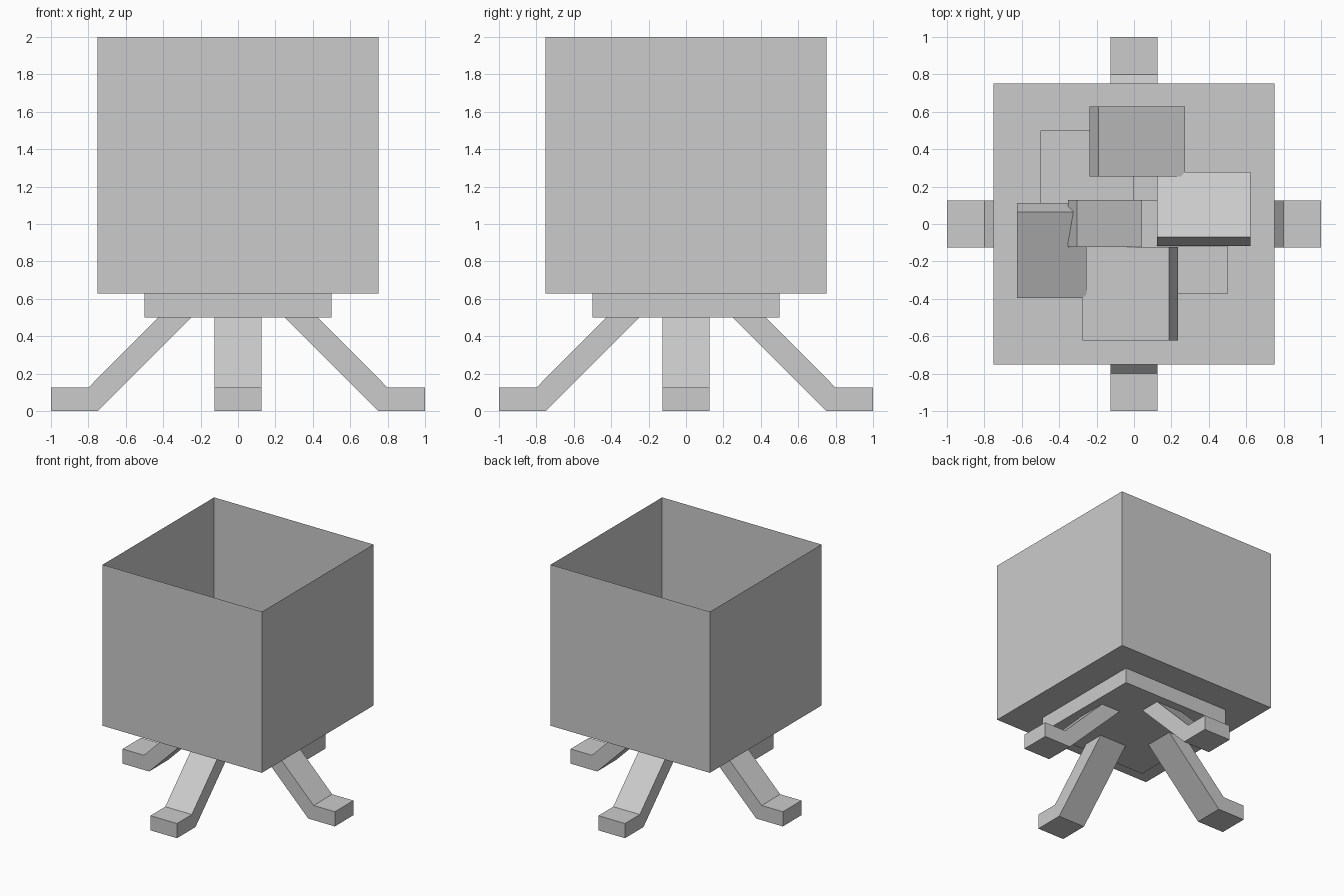
import bpy, bmesh
from math import radians
from mathutils import Matrix

if "Cube" in bpy.data.objects:
    bpy.data.objects.remove(bpy.data.objects["Cube"], do_unlink=True)

grey = bpy.data.materials.new("plain_grey")
grey.use_nodes = True
colour = (0.6, 0.6, 0.6, 1)
grey.diffuse_color = colour
grey.node_tree.nodes["Principled BSDF"].inputs["Base Color"].default_value = colour


def finish(name, bm):
    bmesh.ops.recalc_face_normals(bm, faces=bm.faces)
    mesh = bpy.data.meshes.new(name)
    bm.to_mesh(mesh)
    bm.free()
    mesh.materials.append(grey)
    obj = bpy.data.objects.new(name, mesh)
    bpy.context.collection.objects.link(obj)
    return obj


def block(name, centre, size, tilt=0, axis='X', open_top=False):
    bm = bmesh.new()
    bmesh.ops.create_cube(bm, size=1, matrix=Matrix.Diagonal((*size, 1)))
    if open_top:
        top = max(bm.faces, key=lambda f: f.calc_center_median().z)
        bmesh.ops.delete(bm, geom=[top], context='FACES_ONLY')
    bm.transform(Matrix.Translation(centre) @ Matrix.Rotation(radians(tilt), 4, axis))
    return finish(name, bm)


# Thin-walled open box and the plate below it
block("open_box", (0, 0, 1.314), (1.5, 1.5, 1.372), open_top=True)
block("base_plate", (0, 0, 0.564), (1, 1, 0.128))

# Bent legs with flat feet, one per side
profile = [(0.25, 0.5), (0.75, 0), (1, 0), (1, 0.125), (0.8, 0.125), (0.427, 0.5)]
for side, angle in (("left", 0), ("back", 90), ("right", 180), ("front", 270)):
    bm = bmesh.new()
    face = bm.faces.new([bm.verts.new((x, -0.125, z)) for x, z in profile])
    swept = bmesh.ops.extrude_face_region(bm, geom=[face])["geom"]
    bmesh.ops.translate(bm, vec=(0, 0.25, 0),
                        verts=[v for v in swept if isinstance(v, bmesh.types.BMVert)])
    bm.transform(Matrix.Rotation(radians(angle), 4, 'Z'))
    finish(side + "_leg", bm)

# Flat slabs lying on the box floor
block("flat_slab_back", (-0.25, 0.25, 0.688), (0.5, 0.5, 0.125))
block("flat_slab_front", (0.25, -0.125, 0.687), (0.5, 0.5, 0.125))

# Tilted slabs piled on top
T = 22.5
block("tilted_slab_back", (0.018, 0.442, 0.783), (0.5, 0.375, 0.125), T, 'Y')
block("tilted_slab_front", (-0.02, -0.372, 0.783), (0.5, 0.5, 0.125), -T, 'Y')
block("tilted_slab_right", (-0.44, -0.142, 0.783), (0.37, 0.5, 0.125), T, 'X')
block("tilted_slab_left", (0.372, 0.08, 0.759), (0.5, 0.375, 0.125), -T, 'X')
block("tilted_slab_middle", (-0.155, 0.003, 0.855), (0.375, 0.25, 0.125), T, 'Y')
